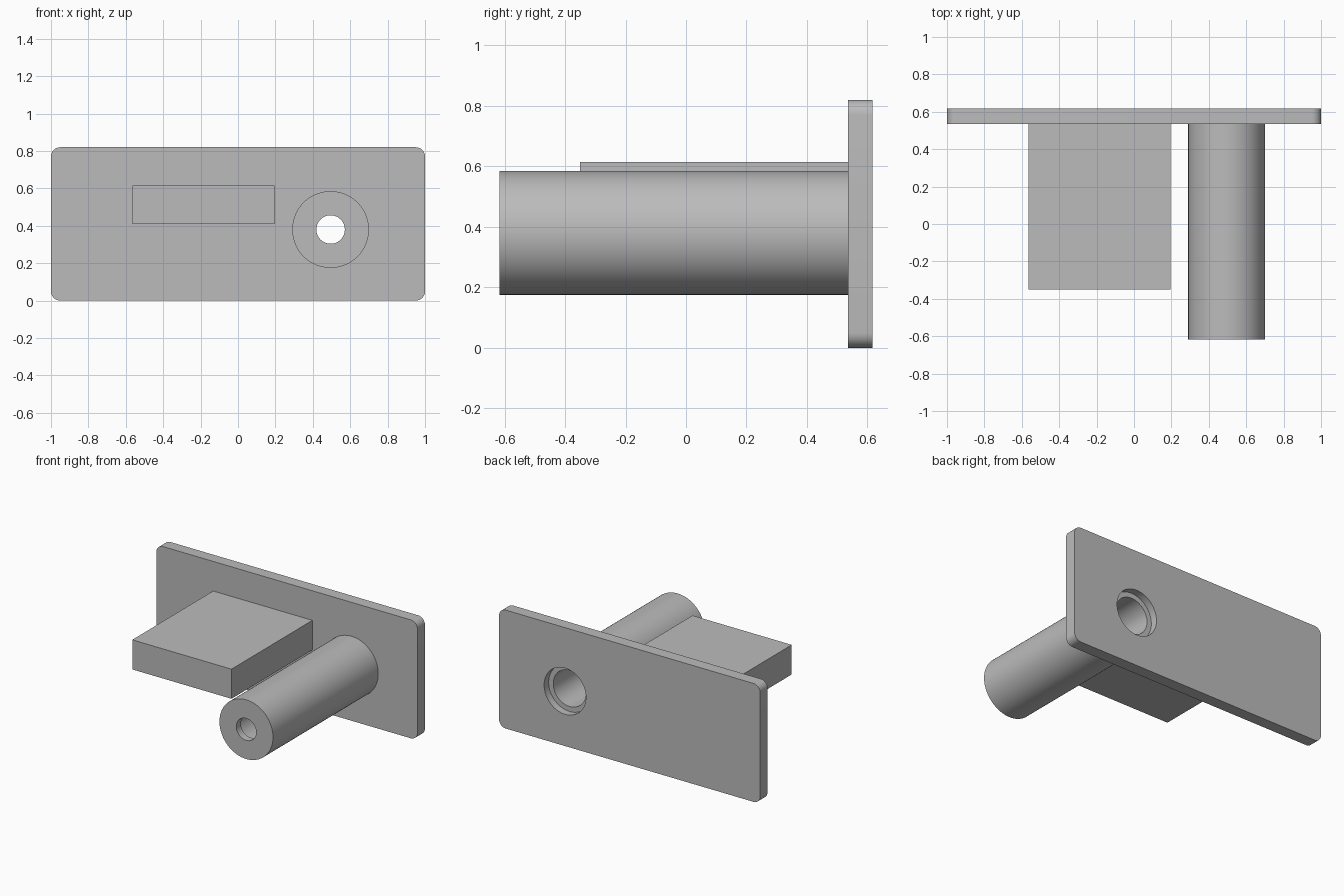
import bpy
import bmesh
import math

cube = bpy.data.objects.get("Cube")
if cube:
    bpy.data.objects.remove(cube, do_unlink=True)

SEGMENTS = 96
FRONT, PLATE_FRONT, BACK = -0.617, 0.535, 0.617
TUBE_X, TUBE_Z = 0.495, 0.38

# Single grey finish
grey = bpy.data.materials.new("plain_grey")
grey.use_nodes = True
colour = (0.5, 0.5, 0.5, 1)
grey.diffuse_color = colour
grey.node_tree.nodes["Principled BSDF"].inputs["Base Color"].default_value = colour


def finish(name, bm):
    bmesh.ops.recalc_face_normals(bm, faces=bm.faces)
    mesh = bpy.data.meshes.new(name)
    bm.to_mesh(mesh)
    bm.free()
    mesh.materials.append(grey)
    obj = bpy.data.objects.new(name, mesh)
    bpy.context.collection.objects.link(obj)
    return obj


def box(name, x, y, z, corner=0):
    """Box from (low, high) ranges; corner rounds the edges along y."""
    bm = bmesh.new()
    bmesh.ops.create_cube(bm, size=1)
    for v in bm.verts:
        v.co = [lo + (hi - lo) * (c + 0.5) for c, (lo, hi) in zip(v.co, (x, y, z))]
    if corner:
        edges = [e for e in bm.edges
                 if abs(e.verts[0].co.y - e.verts[1].co.y) > 0.01]
        bmesh.ops.bevel(bm, geom=edges, offset=corner, segments=8,
                        profile=0.5, affect='EDGES')
    return finish(name, bm)


def lathe(name, profile):
    """Capped solid of (radius, y) rings about the tube axis."""
    bm = bmesh.new()
    rings = []
    for radius, y in profile:
        angles = [math.tau * i / SEGMENTS for i in range(SEGMENTS)]
        rings.append([bm.verts.new((TUBE_X + radius * math.cos(a), y,
                                    TUBE_Z + radius * math.sin(a))) for a in angles])
    for a, b in zip(rings, rings[1:]):
        for i in range(SEGMENTS):
            j = (i + 1) % SEGMENTS
            bm.faces.new((a[i], a[j], b[j], b[i]))
    bm.faces.new(rings[0])
    bm.faces.new(rings[-1])
    return finish(name, bm)


def cut(obj, cutter):
    mod = obj.modifiers.new("bore", 'BOOLEAN')
    mod.operation = 'DIFFERENCE'
    mod.solver = 'EXACT'
    mod.object = cutter
    bpy.context.view_layer.objects.active = obj
    bpy.ops.object.modifier_apply(modifier=mod.name)


# Mounting plate, latch block and tube
plate = box("mounting_plate", (-1, 1), (PLATE_FRONT, BACK), (0, 0.82), corner=0.05)
block = box("latch_block", (-0.565, 0.195), (-0.35, PLATE_FRONT), (0.41, 0.615))
tube = lathe("tube", [(0.205, FRONT), (0.205, PLATE_FRONT)])

# Stepped bore: narrow front mouth, wide middle, counterbore at the back
lip, step = FRONT + 0.05, BACK - 0.05
bore = lathe("bore_cutter", [(0.076, FRONT - 0.1), (0.076, lip), (0.125, lip),
                             (0.125, step), (0.16, step), (0.16, BACK + 0.1)])
bore.hide_render = True
for part in (plate, tube):
    cut(part, bore)
bpy.data.objects.remove(bore, do_unlink=True)

# Smooth the round walls, keep the rims crisp
for part in (plate, block, tube):
    bpy.ops.object.select_all(action='DESELECT')
    part.select_set(True)
    bpy.context.view_layer.objects.active = part
    bpy.ops.object.shade_smooth_by_angle(angle=math.radians(30))
